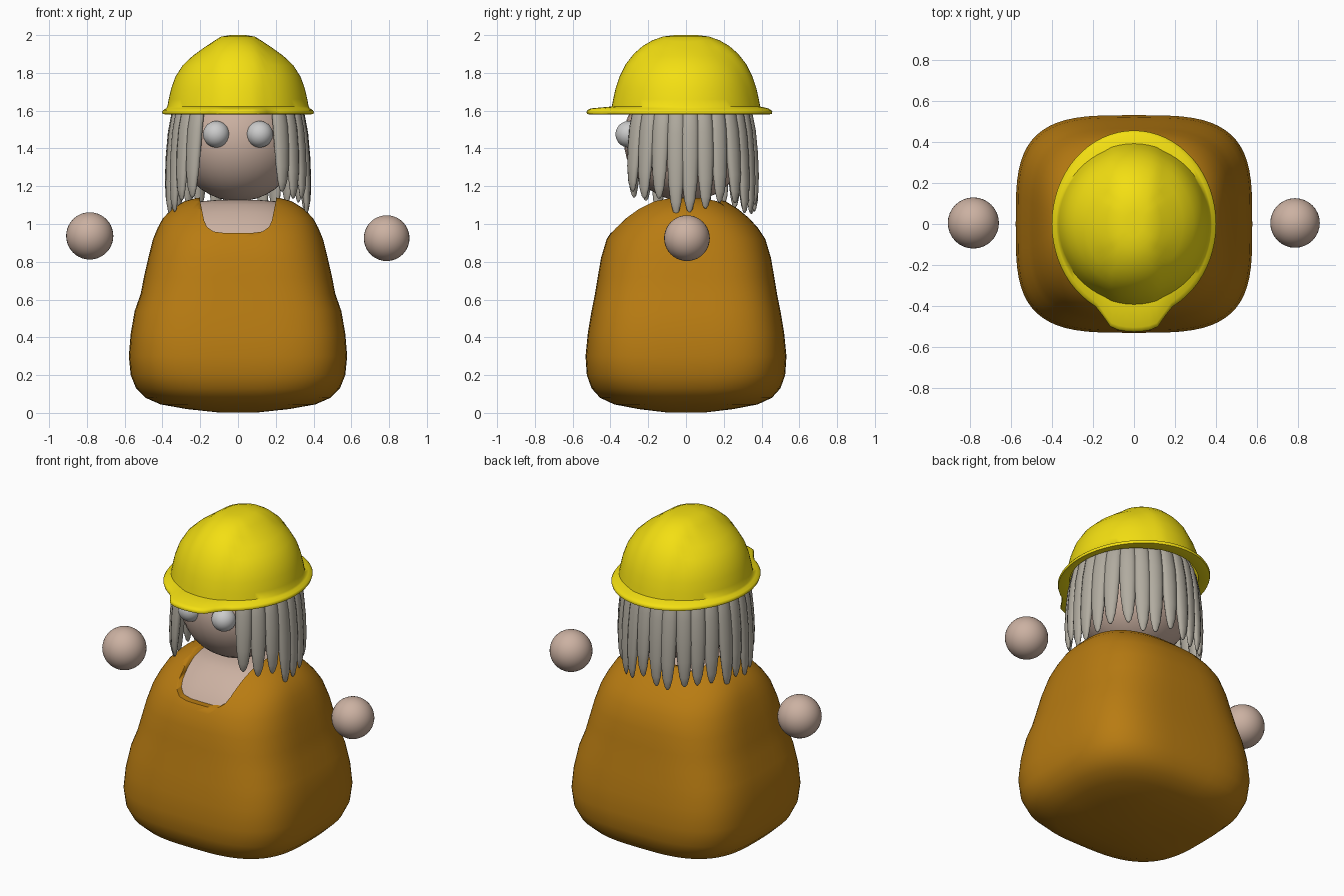
import bpy, bmesh, math, random
from mathutils import Vector

if "Cube" in bpy.data.objects:
    bpy.data.objects.remove(bpy.data.objects["Cube"])

random.seed(4)
N = 64


def material(name, rgb):
    m = bpy.data.materials.new(name)
    m.diffuse_color = (*rgb, 1)
    m.use_nodes = True
    m.node_tree.nodes["Principled BSDF"].inputs["Base Color"].default_value = m.diffuse_color
    return m


ORANGE = material("orange_cloth", (0.48, 0.20, 0.006))
YELLOW = material("yellow_plastic", (0.90, 0.74, 0.006))
SKIN = material("skin", (0.60, 0.44, 0.36))
HAIR = material("grey_hair", (0.44, 0.41, 0.35))


def make_object(name, bm, mat=None, angle=40):
    bmesh.ops.recalc_face_normals(bm, faces=bm.faces)
    me = bpy.data.meshes.new(name)
    bm.to_mesh(me)
    bm.free()
    ob = bpy.data.objects.new(name, me)
    bpy.context.collection.objects.link(ob)
    if mat:
        me.materials.append(mat)
    bpy.ops.object.select_all(action='DESELECT')
    ob.select_set(True)
    bpy.context.view_layer.objects.active = ob
    bpy.ops.object.shade_smooth_by_angle(angle=math.radians(angle))
    return ob


def loft(bm, rings):
    """Skin a stack of rings and close both ends with a fan."""
    loops = [[bm.verts.new(p) for p in r] for r in rings]
    n = len(loops[0])
    for a, b in zip(loops, loops[1:]):
        for i in range(n):
            j = (i + 1) % n
            bm.faces.new((a[i], a[j], b[j], b[i]))
    for loop in (loops[0], loops[-1]):
        c = bm.verts.new(sum((v.co for v in loop), Vector()) / n)
        for i in range(n):
            bm.faces.new((loop[i], loop[(i + 1) % n], c))


def squircle(z, rx, ry, p):
    pts = []
    for i in range(N):
        c, s = math.cos(math.tau * i / N), math.sin(math.tau * i / N)
        pts.append((rx * math.copysign(abs(c) ** (2 / p), c),
                    ry * math.copysign(abs(s) ** (2 / p), s), z))
    return pts


def ball(name, loc, r, mat=None):
    bm = bmesh.new()
    bmesh.ops.create_uvsphere(bm, u_segments=32, v_segments=20, radius=r)
    bmesh.ops.translate(bm, verts=bm.verts, vec=loc)
    return make_object(name, bm, mat)


# Robe: z, half width, half depth, squareness
levels = [(0.002, 0.10, 0.10, 2.2), (0.02, 0.27, 0.25, 2.5), (0.045, 0.41, 0.38, 2.8),
          (0.08, 0.49, 0.455, 3.0), (0.13, 0.54, 0.50, 3.2), (0.20, 0.568, 0.525, 3.4),
          (0.30, 0.578, 0.532, 3.5), (0.42, 0.568, 0.52, 3.5), (0.54, 0.547, 0.50, 3.4),
          (0.63, 0.515, 0.482, 3.3), (0.72, 0.498, 0.467, 3.1), (0.82, 0.475, 0.45, 3.0),
          (0.92, 0.45, 0.42, 2.8), (0.98, 0.425, 0.38, 2.7), (1.03, 0.398, 0.335, 2.6),
          (1.08, 0.35, 0.275, 2.5), (1.12, 0.285, 0.21, 2.4), (1.138, 0.22, 0.15, 2.3),
          (1.145, 0.12, 0.08, 2.2)]
bm = bmesh.new()
loft(bm, [squircle(*l) for l in levels])
robe = make_object("robe", bm, ORANGE)

# Neckline scoop cut into the robe
half = [(0.215, 1.3), (0.20, 1.12), (0.18, 1.02), (0.165, 0.985), (0.13, 0.96), (0.07, 0.952)]
outline = half + [(-x, z) for x, z in reversed(half)]
bm = bmesh.new()
loft(bm, [[(x, y, z) for x, z in outline] for y in (-0.7, 0.18)])
cutter = make_object("neckline_cutter", bm)
cutter.hide_render = True
mod = robe.modifiers.new("neckline", 'BOOLEAN')
mod.operation = 'DIFFERENCE'
mod.solver = 'EXACT'
mod.object = cutter
bpy.context.view_layer.objects.active = robe
bpy.ops.object.modifier_apply(modifier=mod.name)
bpy.data.objects.remove(cutter)

# Chest seen through the neckline
bm = bmesh.new()
loft(bm, [squircle(z - 0.018, rx * 0.93, ry * 0.93, p) for z, rx, ry, p in levels if z > 0.9])
make_object("chest", bm, SKIN)

# Head, eyes and floating hands
ball("head", (0, 0, 1.45), 0.33, SKIN)
for side, x in (("left", -0.115), ("right", 0.115)):
    ball(side + "_eye", (x, -0.303, 1.475), 0.07)
ball("left_hand", (-0.785, 0.005, 0.937), 0.125, SKIN)
ball("right_hand", (0.787, 0.005, 0.925), 0.121, SKIN)

# Hair: tapered strands hanging all round except over the face
path = [(1.68, 0.295, 0.60), (1.60, 0.325, 0.92), (1.48, 0.345, 1.0), (1.35, 0.357, 0.98),
        (1.22, 0.365, 0.86), (1.12, 0.368, 0.62), (1.07, 0.366, 0.34), (1.055, 0.365, 0.12)]
bm = bmesh.new()
COUNT = 22
for k in range(COUNT):
    a = math.radians(-90 + 41 + 278 * k / (COUNT - 1))
    front = max(0, -math.sin(a) - 0.3)
    length = 0.93 + random.uniform(-0.05, 0.09) - 0.22 * front
    drift = random.uniform(-0.05, 0.05)
    rings = []
    for z, r, w in path:
        z2 = 1.68 - (1.68 - z) * length
        b = a + drift * (1.68 - z)
        out = Vector((math.cos(b), math.sin(b), 0))
        side = Vector((-out.y, out.x, 0))
        centre = out * r + Vector((0, 0, z2))
        rings.append([centre + out * 0.027 * w * math.cos(t) + side * 0.047 * w * math.sin(t)
                      for t in (math.tau * i / 12 for i in range(12))])
    loft(bm, rings)
make_object("hair", bm, HAIR, 60)


# Helmet: dome with raised centre band, brim with front bill, hollow inside
def smooth(x, lo, hi):
    t = min(1, max(0, (x - lo) / (hi - lo)))
    return t * t * (3 - 2 * t)


def dome_ring(z, rx, ry):
    pts = []
    for i in range(N):
        a = math.tau * i / N
        x, y = rx * math.cos(a), ry * math.sin(a)
        band = 1 - smooth(abs(x), 0.11, 0.15)
        pts.append((x, y * (1 + 0.02 * band), z + 0.012 * band * smooth(z, 1.75, 1.9)))
    return pts


def brim_ring(z, inset):
    pts = []
    for i in range(N):
        a = math.tau * i / N
        x, y = math.cos(a) * (0.402 - inset), math.sin(a) * (0.457 - inset)
        if y < 0:
            y -= 0.07 * (1 - smooth(abs(x), 0.10, 0.19))
        pts.append((x, y, z))
    return pts


dome = [(1.988, 0.04, 0.06), (1.980, 0.09, 0.12), (1.96, 0.135, 0.175), (1.93, 0.185, 0.225),
        (1.89, 0.24, 0.27), (1.84, 0.293, 0.312), (1.78, 0.331, 0.345), (1.72, 0.353, 0.365),
        (1.66, 0.367, 0.378), (1.622, 0.374, 0.385)]
rings = [dome_ring(*d) for d in dome]
rings += [brim_ring(1.612, 0.022), brim_ring(1.603, 0.006), brim_ring(1.594, 0.0),
          brim_ring(1.583, 0.003), brim_ring(1.581, 0.012)]
rings.append(dome_ring(1.59, 0.355, 0.367))
rings += [dome_ring(z - 0.018, rx * 0.95, ry * 0.95) for z, rx, ry in reversed(dome[:-1])]
bm = bmesh.new()
loft(bm, rings)
make_object("helmet", bm, YELLOW, 50)
